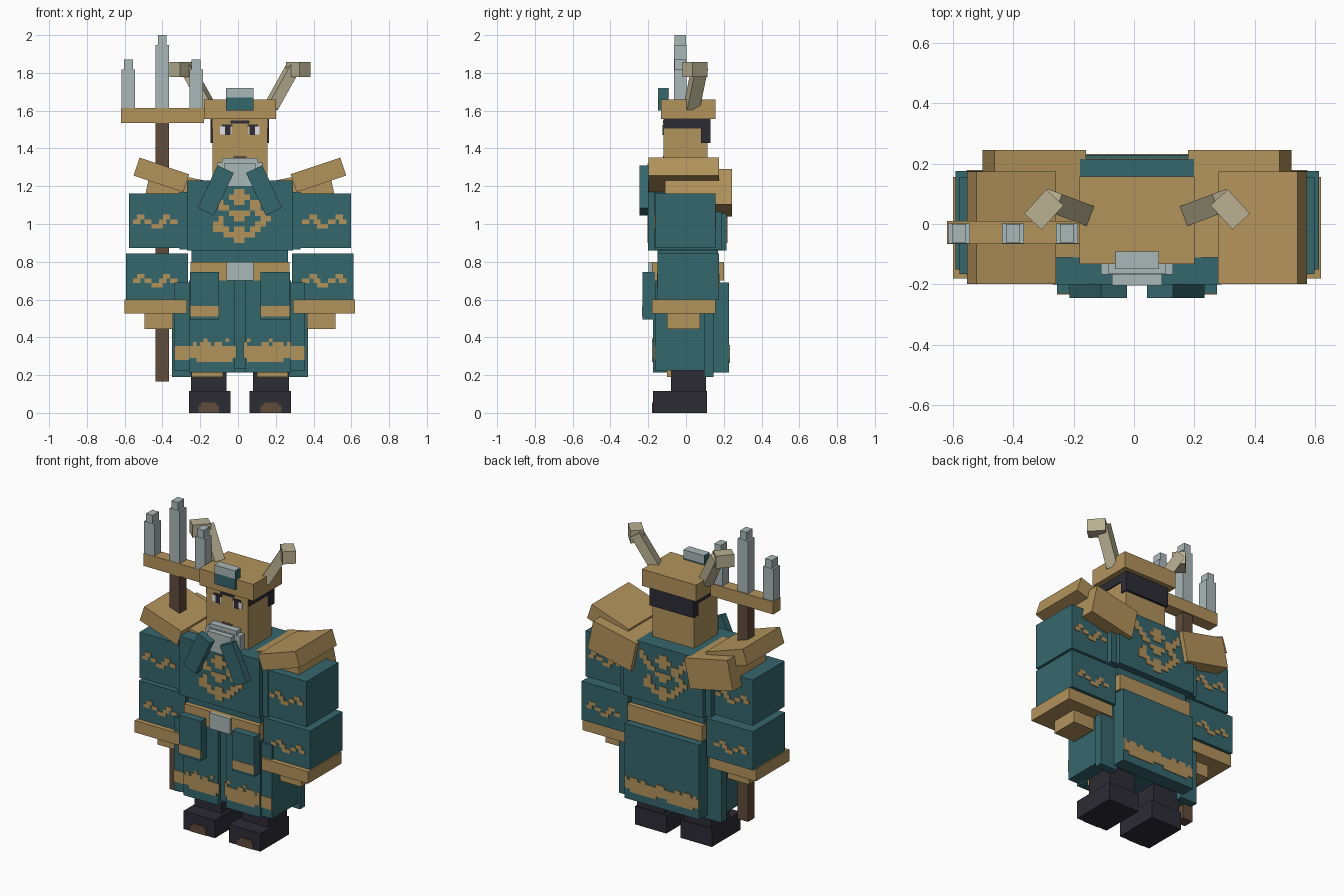
import bpy, bmesh, math
from mathutils import Matrix, Vector

if "Cube" in bpy.data.objects:
    bpy.data.objects.remove(bpy.data.objects["Cube"])

CX = 0.01  # the figure's own symmetry plane


def material(name, r, g, b):
    m = bpy.data.materials.new(name)
    m.diffuse_color = (r, g, b, 1)
    m.use_nodes = True
    m.node_tree.nodes["Principled BSDF"].inputs["Base Color"].default_value = m.diffuse_color
    return m


TEAL = material("teal cloth", 0.036, 0.135, 0.152)
TAN = material("tan gold", 0.45, 0.295, 0.108)
GREY = material("pale steel", 0.40, 0.475, 0.475)
DARK = material("dark leather", 0.027, 0.025, 0.035)
BROWN = material("brown wood", 0.118, 0.073, 0.046)
HORN = material("bone", 0.49, 0.44, 0.29)
WHITE = material("eye white", 0.75, 0.77, 0.80)


def make(name, boxes, mat, rot=None, origin=(0, 0, 0)):
    """One object from (x0, x1, y0, y1, z0, z1) boxes, optionally turned."""
    bm = bmesh.new()
    for x0, x1, y0, y1, z0, z1 in boxes:
        m = (Matrix.Translation(((x0 + x1) / 2, (y0 + y1) / 2, (z0 + z1) / 2))
             @ Matrix.Diagonal((x1 - x0, y1 - y0, z1 - z0, 1)))
        bmesh.ops.create_cube(bm, size=1, matrix=m)
    turn = rot.to_4x4() if rot else Matrix.Identity(4)
    bmesh.ops.transform(bm, matrix=Matrix.Translation(origin) @ turn, verts=bm.verts)
    me = bpy.data.meshes.new(name)
    bm.to_mesh(me)
    bm.free()
    me.materials.append(mat)
    ob = bpy.data.objects.new(name, me)
    bpy.context.collection.objects.link(ob)
    return ob


def box(name, mat, x0, x1, y0, y1, z0, z1):
    return make(name, [(CX + x0, CX + x1, y0, y1, z0, z1)], mat)


def mid(name, mat, w, y0, y1, z0, z1):
    return box(name, mat, -w, w, y0, y1, z0, z1)


def pair(name, mat, x0, x1, *yz):
    box("right_" + name, mat, x0, x1, *yz)
    box("left_" + name, mat, -x1, -x0, *yz)


def tilted(name, mat, centre, size, angle):
    """Mirrored pair of boxes turned about the front-back axis."""
    hx, hy, hz = (s / 2 for s in size)
    for side, s in (("right_", 1), ("left_", -1)):
        make(side + name, [(-hx, hx, -hy, hy, -hz, hz)], mat,
             Matrix.Rotation(math.radians(-angle * s), 3, 'Y'),
             (CX + s * centre[0], centre[1], centre[2]))


def beam(name, mat, a, b, w, h):
    """Mirrored pair of bars running from a to b."""
    for side, s in (("right_", 1), ("left_", -1)):
        p, q = (Vector((CX + s * v[0], v[1], v[2])) for v in (a, b))
        d = q - p
        make(side + name, [(-w / 2, w / 2, -h / 2, h / 2, 0, d.length)], mat,
             d.to_track_quat('Z', 'Y').to_matrix(), p)


def painted(name, rows, x0, x1, z0, z1, y):
    """Thin stepped ornament: every run of # in a row becomes one plate."""
    n, boxes = len(rows[0]), []
    cw, ch = (x1 - x0) / n, (z1 - z0) / len(rows)
    for r, row in enumerate(rows):
        c = 0
        while c < n:
            if row[c] == "#":
                e = c
                while e < n and row[e] == "#":
                    e += 1
                boxes.append((CX + x0 + c * cw, CX + x0 + e * cw, y - .003, y + .003,
                              z1 - (r + 1) * ch, z1 - r * ch))
                c = e
            c += 1
    make(name, boxes, TAN)


# Boots and legs
pair("boot", DARK, .05, .27, -.175, .112, 0, .115)
pair("leg", DARK, .07, .26, -.08, .105, .115, .3)
pair("leg_cuff", TAN, .09, .255, -.1, .09, .19, .25)
pair("toe_cap", BROWN, .11, .22, -.179, -.17, 0, .04)
pair("toe_cap_top", BROWN, .125, .205, -.179, -.17, .04, .055)

# Robe skirt
mid("robe_core", TEAL, .255, -.15, .17, .235, .87)
pair("robe_front", TEAL, .027, .27, -.175, -.1, .215, .70)
pair("robe_side", TEAL, .25, .345, -.165, .1, .225, .69)
pair("robe_wing", TEAL, .24, .36, .095, .145, .19, .69)
mid("robe_back_flap", TEAL, .262, .14, .228, .215, .69)
pair("front_tab", TEAL, .11, .265, -.23, -.165, .495, .747)
pair("tab_trim", TAN, .11, .265, -.233, -.225, .51, .565)

# Hem ornament
hem = ["....#.....#.....#.....#.....",
       ".#.###.##....###....##.###.#",
       "############################",
       "############################",
       "############################",
       "..##########....##########.."]
painted("hem_trim_front", [r[:13] + ".." + r[15:] for r in hem], -.268, .268, .27, .395, -.176)
painted("hem_trim_back", hem[1:], -.26, .26, .265, .36, .229)
pair("side_hem_trim", TAN, .27, .345, -.169, -.16, .28, .355)

# Belt
mid("belt", TAN, .262, -.18, .2, .70, .80)
mid("buckle", GREY, .072, -.198, -.16, .70, .80)

# Torso
mid("torso", TEAL, .28, -.2, .215, .86, 1.23)
mid("torso_sides", TEAL, .32, -.17, .19, .865, 1.17)
emblem = ["#....##....#",
          "##..####..##",
          ".##..##.###.",
          "..##....##..",
          "....####.##.",
          "..#..##...##",
          ".##......##.",
          ".###.##.##..",
          "...######...",
          ".....##....."]
painted("chest_emblem", emblem, -.17, .165, .90, 1.185, -.201)
painted("back_emblem", [r[::-1] for r in emblem], -.17, .165, .90, 1.185, .216)

# Arms, cuffs and hands
pair("upper_arm", TEAL, .29, .588, -.165, .155, .872, 1.162)
pair("lower_arm", TEAL, .275, .602, -.15, .175, .60, .845)
pair("cuff", TAN, .28, .61, -.18, .155, .525, .60)
pair("hand", TAN, .355, .505, -.1, .075, .445, .525)
wave = ["..##.....##.",
        "##.##..##.##",
        "....###....."]
for side, s in (("right", 1), ("left", -1)):
    rows = [r[::s] for r in wave]
    for part, z0, z1, ys in (("upper", .975, 1.05, (-.166, .156)),
                             ("lower", .665, .735, (-.151, .176))):
        for face, y in zip(("front", "back"), ys):
            xs = sorted((s * .33, s * .565))
            painted(f"{side}_{part}_sleeve_{face}_trim", rows, xs[0], xs[1], z0, z1, y)

# Shoulder plates
tilted("shoulder_plate", TAN, (.416, -.012, 1.26), (.277, .372, .1), 18.5)
tilted("rear_shoulder_plate", TAN, (.34, .067, 1.165), (.31, .355, .19), 12)

# Collar and lapels
mid("collar", GREY, .12, -.168, -.1, 1.22, 1.325)
mid("collar_top", GREY, .095, -.165, -.1, 1.30, 1.35)
mid("collar_front", GREY, .083, -.203, -.15, 1.2, 1.32)
tilted("lapel", TEAL, (.128, -.222, 1.178), (.095, .046, .248), 25)

# Head and hair
mid("head", TAN, .146, -.12, .115, 1.22, 1.56)
mid("hair_band", DARK, .153, -.117, .13, 1.505, 1.556)
mid("hair_back", DARK, .155, .08, .13, 1.43, 1.556)

# Face
pair("eye_white", WHITE, .045, .105, -.123, -.116, 1.475, 1.515)
pair("pupil", DARK, .05, .08, -.125, -.116, 1.47, 1.515)
pair("eyelid", DARK, .04, .095, -.1245, -.116, 1.515, 1.528)
mid("brow", DARK, .05, -.123, -.116, 1.532, 1.547)
mid("mouth", BROWN, .035, -.123, -.116, 1.35, 1.36)

# Hat with badge
mid("hat", TAN, .19, -.132, .157, 1.555, 1.66)
mid("badge", TEAL, .073, -.148, -.092, 1.60, 1.67)
mid("badge_cap", TEAL, .073, -.146, -.094, 1.67, 1.718)
mid("badge_cap_face", GREY, .072, -.149, -.143, 1.67, 1.72)
mid("badge_cap_top", GREY, .072, -.148, -.092, 1.715, 1.721)
mid("badge_cap_back", GREY, .072, -.097, -.091, 1.67, 1.72)

# Horns
beam("horn", HORN, (.165, .03, 1.62), (.285, .075, 1.835), .07, .06)
beam("horn_tip", HORN, (.272, .088, 1.818), (.345, .008, 1.818), .078, .08)

# Trident, held in the left of the front view
make("trident_shaft", [(-.437, -.365, -.065, .002, .165, 1.54)], BROWN)
make("trident_bar", [(-.62, -.18, -.066, .01, 1.535, 1.615)], TAN)
for i, (x, z) in enumerate(((-.58, 1.87), (-.401, 2.0), (-.222, 1.87))):
    make(f"trident_prong_{i + 1}", [(x - .036, x + .036, -.064, .002, 1.61, z - .052),
                                    (x - .023, x + .023, -.062, 0, z - .052, z)], GREY)
